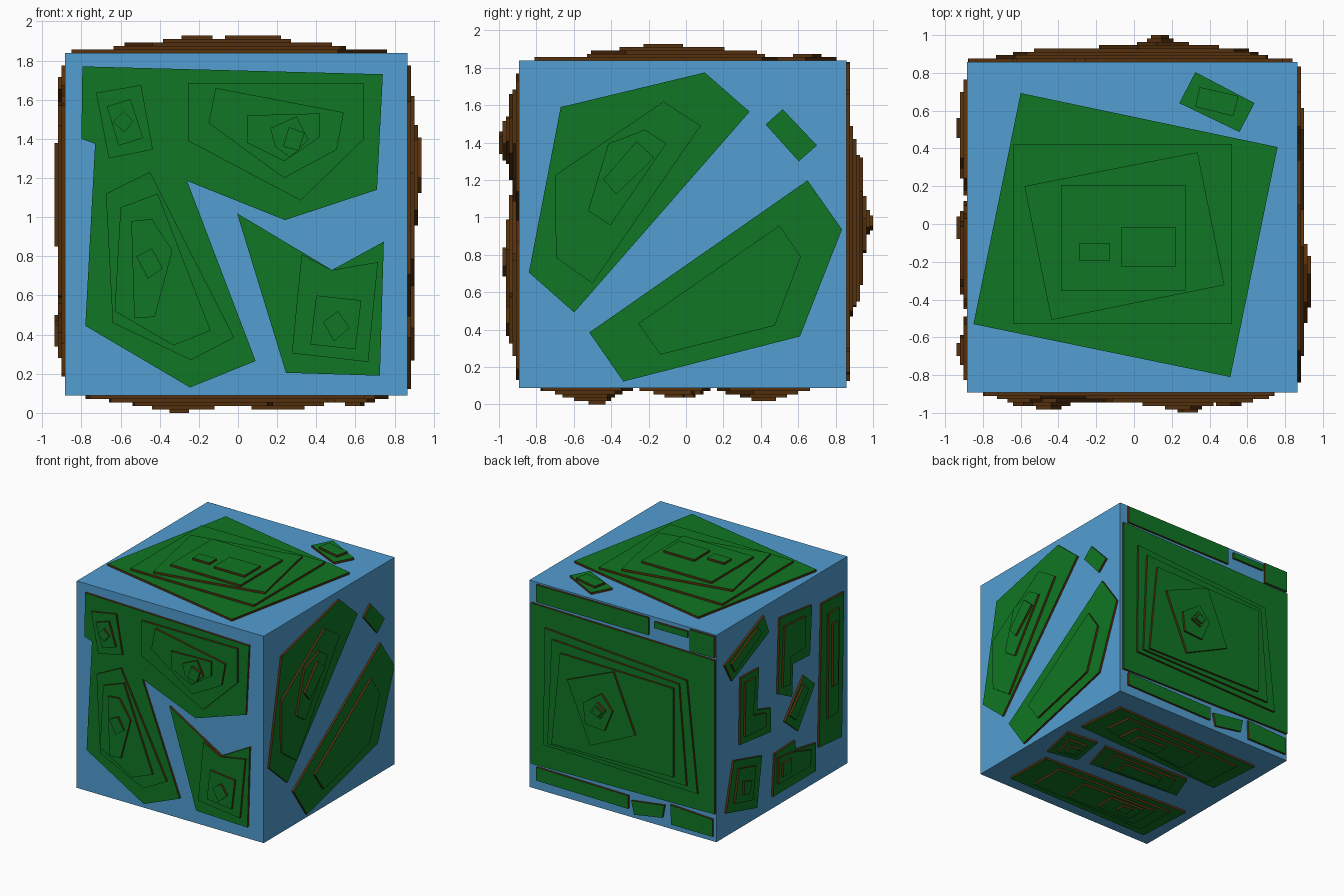
import bpy, bmesh

X0, X1, Y0, Y1, Z0, Z1 = -0.885, 0.865, -0.892, 0.858, 0.0895, 1.8395
T = 0.0178  # thickness of one terrain layer


def material(name, rgb):
    m = bpy.data.materials.new(name)
    m.diffuse_color = (*rgb, 1)
    return m


WATER = material("water", (0.084, 0.34, 0.64))
GRASS = material("grass", (0.005, 0.18, 0.017))
SOIL = material("soil", (0.09, 0.03, 0.004))

# each face maps (u, v, height) to world space
FACES = {
    "front": lambda u, v, h: (u, Y0 - h, v),
    "back": lambda u, v, h: (u, Y1 + h, v),
    "right": lambda u, v, h: (X1 + h, u, v),
    "left": lambda u, v, h: (X0 - h, u, v),
    "top": lambda u, v, h: (u, v, Z1 + h),
    "bottom": lambda u, v, h: (u, v, Z0 - h),
}


def finish(bm, name, mats):
    bmesh.ops.recalc_face_normals(bm, faces=bm.faces)
    me = bpy.data.meshes.new(name)
    bm.to_mesh(me)
    bm.free()
    for m in mats:
        me.materials.append(m)
    ob = bpy.data.objects.new(name, me)
    bpy.context.collection.objects.link(ob)


def land(face, name, *layers, level=1):
    """Stack prisms: grass on the outer cap, soil round the sides."""
    bm, place = bmesh.new(), FACES[face]
    for i, pts in enumerate(layers):
        top = (level + i) * T
        lo = [bm.verts.new(place(u, v, top - T - 0.003)) for u, v in pts]
        hi = [bm.verts.new(place(u, v, top)) for u, v in pts]
        bm.faces.new(hi).material_index = 0
        bm.faces.new(lo[::-1]).material_index = 1
        for a in range(len(pts)):
            b = (a + 1) % len(pts)
            bm.faces.new((lo[a], lo[b], hi[b], hi[a])).material_index = 1
    finish(bm, f"{face}_{name}", (GRASS, SOIL))


def rect(u0, u1, v0, v1):
    return [(u0, v0), (u1, v0), (u1, v1), (u0, v1)]


def shrink(pts, k):
    cu = sum(p[0] for p in pts) / len(pts)
    cv = sum(p[1] for p in pts) / len(pts)
    return [(cu + (u - cu) * k, cv + (v - cv) * k) for u, v in pts]


# water cube
bm = bmesh.new()
bmesh.ops.create_cube(bm, size=1)
for v in bm.verts:
    v.co = ((X0, X1)[v.co.x > 0], (Y0, Y1)[v.co.y > 0], (Z0, Z1)[v.co.z > 0])
finish(bm, "water_cube", (WATER,))

# front: one continent with three hills, and an island
land("front", "continent",
     [(-.795, 1.77), (.74, 1.73), (.71, 1.14), (.24, .985), (-.26, 1.185), (.09, .265),
      (-.245, .13), (-.78, .445), (-.73, 1.375), (-.80, 1.40)])
land("front", "mountain",
     [(-.255, 1.685), (.64, 1.685), (.64, 1.395), (.32, 1.085), (-.255, 1.39)],
     [(-.115, 1.66), (.54, 1.535), (.505, 1.345), (.235, 1.2), (-.15, 1.48)],
     [(.045, 1.52), (.42, 1.53), (.42, 1.41), (.235, 1.285), (.045, 1.38)],
     [(.165, 1.455), (.30, 1.515), (.36, 1.395), (.265, 1.305), (.19, 1.36)],
     [(.26, 1.46), (.34, 1.43), (.31, 1.34), (.23, 1.36)], level=2)
land("front", "small_hill",
     [(-.725, 1.635), (-.495, 1.675), (-.435, 1.345), (-.66, 1.30)],
     [(-.67, 1.565), (-.55, 1.605), (-.485, 1.405), (-.61, 1.365)],
     [(-.585, 1.54), (-.535, 1.49), (-.58, 1.435), (-.64, 1.485)], level=2)
land("front", "long_hill",
     [(-.45, 1.23), (-.02, .385), (-.24, .27), (-.64, .46), (-.675, 1.12)],
     [(-.41, 1.12), (-.14, .42), (-.33, .345), (-.63, .52), (-.60, 1.05)],
     [(-.545, .98), (-.44, .99), (-.335, .83), (-.425, .49), (-.53, .485)],
     [(-.52, .80), (-.44, .84), (-.385, .74), (-.46, .685)], level=2)
land("front", "island",
     [(-.005, 1.02), (.48, .73), (.745, .875), (.725, .19), (.245, .205)],
     [(.325, .81), (.48, .73), (.715, .77), (.665, .26), (.275, .305)],
     [(.40, .60), (.63, .575), (.60, .325), (.37, .35)],
     [(.435, .465), (.51, .52), (.57, .435), (.49, .365)])

# right: two long lands and an islet
land("right", "upper_land",
     [(-.67, 1.59), (.10, 1.775), (.34, 1.565), (-.598, .492), (-.84, .706)],
     [(-.70, 1.225), (-.12, 1.62), (.078, 1.49), (-.50, .647), (-.695, .786)],
     [(-.415, 1.395), (-.217, 1.47), (-.105, 1.395), (-.405, .957), (-.523, 1.037)],
     [(-.442, 1.203), (-.265, 1.406), (-.169, 1.32), (-.373, 1.123)])
land("right", "lower_land",
     [(-.517, .385), (.65, 1.198), (.834, .936), (.609, .364), (-.335, .123)],
     [(-.255, .433), (.50, .957), (.614, .79), (.475, .422), (-.137, .267)])
land("right", "islet", [(.426, 1.497), (.517, 1.578), (.70, 1.385), (.603, 1.30)])

# top: stepped plateau and an islet
land("top", "plateau",
     [(-.60, .693), (.76, .407), (.51, -.81), (-.85, -.53)],
     rect(-.637, .52, -.53, .423),
     [(-.58, .20), (.336, .38), (.479, -.323), (-.437, -.508)],
     rect(-.384, .272, -.355, .206),
     rect(-.066, .22, -.228, -.016))
land("top", "knoll", rect(-.288, -.13, -.196, -.10), level=5)
land("top", "islet",
     [(.325, .804), (.638, .64), (.558, .487), (.24, .64)],
     [(.347, .725), (.553, .677), (.526, .571), (.325, .62)])

# back: tall mountain with strips above and below
land("back", "mountain",
     [(.84, 1.66), (-.88, 1.63), (-.88, .33), (.84, .30)],
     [(.70, 1.49), (-.63, 1.40), (-.73, .47), (.71, .50)],
     [(.62, 1.42), (-.57, 1.36), (-.64, .52), (.66, .53)],
     [(.53, 1.335), (-.53, 1.32), (-.53, .57), (.61, .55)],
     [(.45, 1.14), (.02, 1.32), (-.185, .837), (.235, .64)],
     [(.29, .995), (.12, 1.115), (.016, .993), (.09, .81), (.27, .823)],
     [(.145, 1.04), (.07, .99), (.12, .91), (.21, .95)],
     [(.145, 1.01), (.09, .98), (.125, .93), (.185, .955)])
for i, pts in enumerate((
        rect(-.26, .79, 1.68, 1.826), rect(-.625, -.316, 1.755, 1.808), rect(-.875, -.644, 1.65, 1.83),
        [(.79, .283), (-.07, .27), (-.07, .16), (.79, .17)],
        [(-.10, .237), (-.41, .28), (-.39, .17), (-.127, .126)],
        [(-.465, .30), (-.86, .28), (-.86, .135), (-.474, .135)])):
    land("back", f"strip_{i + 1}", pts)

# left: archipelago
land("left", "kite_island",
     [(.765, 1.55), (.244, 1.774), (.177, 1.612), (.671, 1.386)],
     [(.70, 1.54), (.349, 1.715), (.295, 1.654), (.655, 1.46)])
land("left", "hook_island",
     [(.03, 1.674), (-.398, 1.62), (-.37, 1.21), (-.143, 1.22), (-.13, .946), (.057, 1.04)],
     [(-.012, 1.59), (-.293, 1.57), (-.28, 1.31), (-.08, 1.30), (-.08, 1.07), (.015, 1.09)])
land("left", "tall_island",
     [(-.531, 1.58), (-.825, 1.57), (-.797, .355), (-.491, .38)],
     [(-.60, 1.47), (-.747, 1.47), (-.72, .60), (-.587, .59)],
     rect(-.70, -.63, .85, 1.38))
land("left", "corner_island",
     [(.55, 1.366), (.31, 1.36), (.337, 1.015), (.15, .96), (.15, .757), (.564, .805)],
     [(.51, 1.313), (.375, 1.312), (.415, 1.0), (.242, .957), (.242, .84), (.522, .86)])
land("left", "slanted_island",
     [(-.29, 1.065), (-.437, .94), (-.21, .627), (-.036, .77)],
     [(-.266, 1.0), (-.333, .94), (-.16, .744), (-.08, .81)])
land("left", "low_island",
     [(.645, .70), (.27, .60), (.337, .186), (.75, .296)],
     [(.60, .62), (.375, .56), (.415, .287), (.655, .347)],
     [(.56, .50), (.454, .47), (.49, .36), (.56, .39)])
land("left", "stepped_island",
     [(.097, .55), (-.17, .56), (-.183, .478), (-.45, .434), (-.45, .198), (.123, .197)],
     [(.07, .51), (-.13, .485), (-.373, .41), (-.347, .28), (.07, .29)],
     rect(-.08, .04, .34, .45))

# bottom: two long lands, a strip and an islet
islet = [(.70, -.248), (.77, .087), (.48, .116), (.43, -.194)]
land("bottom", "islet", islet, shrink(islet, .6), shrink(islet, .3))
strip = [(.308, -.176), (.39, .107), (-.45, .13), (-.547, -.12)]
land("bottom", "strip", strip, shrink(strip, .75), shrink(strip, .45))
land("bottom", "rear_land",
     [(.746, .232), (.70, .664), (-.735, .633), (-.696, .167)],
     [(.587, .36), (.557, .60), (-.60, .566), (-.573, .21)],
     [(.44, .34), (.42, .54), (-.25, .53), (-.25, .29)],
     rect(.07, .34, .35, .48))
land("bottom", "front_land",
     [(.65, -.768), (.64, -.344), (-.78, -.283), (-.755, -.778)],
     [(.46, -.70), (.46, -.38), (-.66, -.34), (-.65, -.70)],
     [(.15, -.66), (.18, -.42), (-.54, -.38), (-.53, -.64)],
     [(-.12, -.60), (-.12, -.42), (-.44, -.40), (-.44, -.58)],
     rect(-.35, -.25, -.52, -.43))
